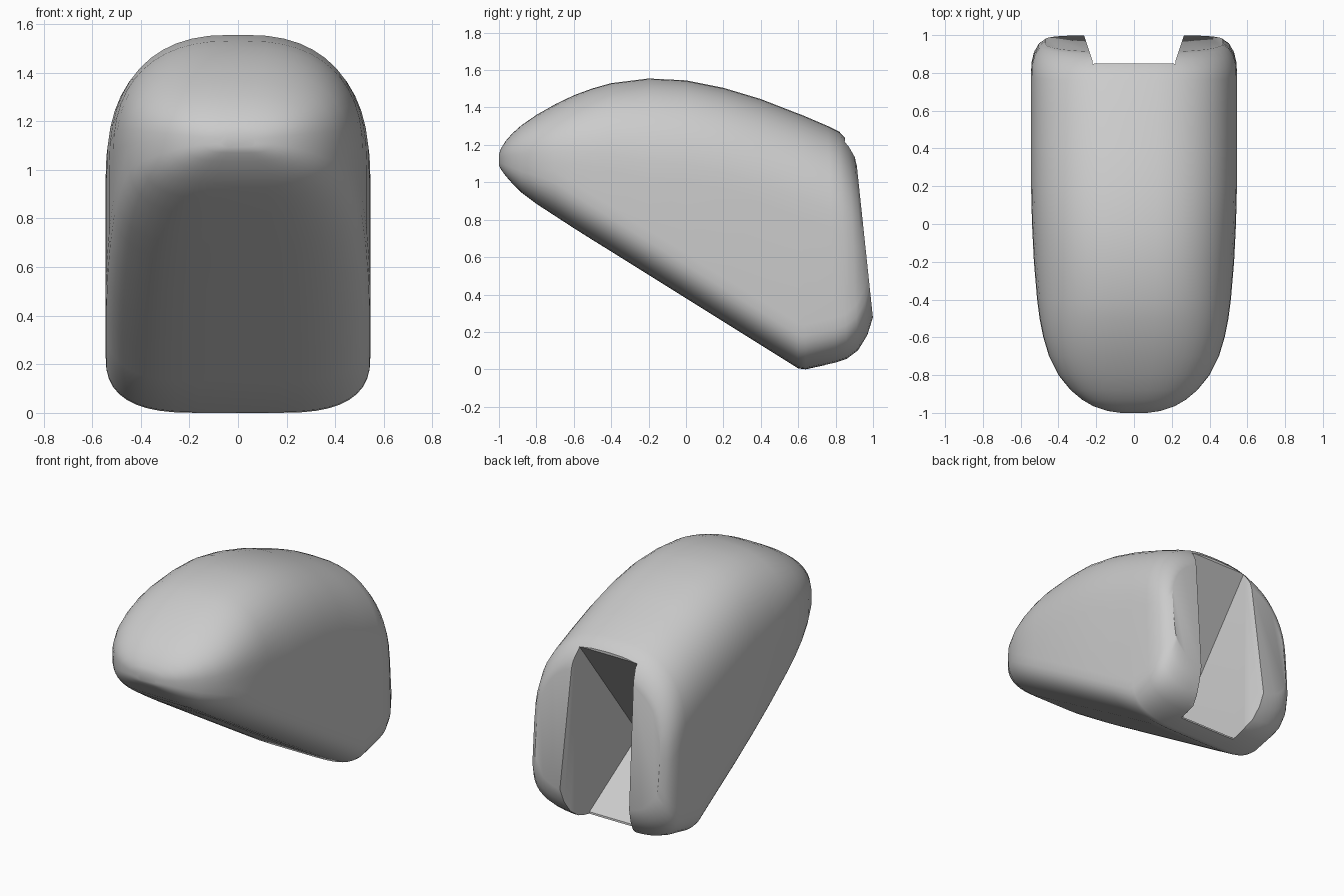
import bpy, bmesh, math

if "Cube" in bpy.data.objects:
    bpy.data.objects.remove(bpy.data.objects["Cube"])


def make_object(name, bm):
    bmesh.ops.recalc_face_normals(bm, faces=bm.faces)
    mesh = bpy.data.meshes.new(name)
    bm.to_mesh(mesh)
    bm.free()
    obj = bpy.data.objects.new(name, mesh)
    bpy.context.collection.objects.link(obj)
    return obj


def section(yb, zb, yt, zt, w):
    """Closed loop: broad crowned top, tighter squarish bottom corners."""
    h = zt - zb
    trx, trz = w * 0.95, min(0.55, 0.52 * h)
    brx, brz = w * 0.7, min(0.24, 0.42 * h)
    p = 2 / 2.4                                  # superellipse corners
    q = 2 / 2.7
    half = []
    for i in range(11):
        a = math.pi / 2 * i / 10
        s, c = math.sin(a), max(0, math.cos(a))
        half.append((w - brx + brx * s ** q, zb + brz * (1 - c ** q)))
    for i in range(13):
        a = math.pi / 2 * i / 12
        s, c = math.sin(a), max(0, math.cos(a))
        half.append((w - trx + trx * c ** p, zt - trz + trz * s ** p))
    loop = half + [(-x, z) for x, z in reversed(half)]
    return [(x, yb + (yt - yb) * (z - zb) / h, z) for x, z in loop]


def prism(name, points):
    """Cutter from (half width, y, z) points mirrored across x."""
    bm = bmesh.new()
    right = [bm.verts.new((x, y, z)) for x, y, z in points]
    left = [bm.verts.new((-x, y, z)) for x, y, z in points]
    n = len(points)
    bm.faces.new(right)
    bm.faces.new(left)
    for i in range(n):
        j = (i + 1) % n
        bm.faces.new((right[i], right[j], left[j], left[i]))
    obj = make_object(name, bm)
    obj.hide_render = True
    return obj


# shell: stations of bottom y, bottom z, top y, top z, half width
stations = [
    (-1.0, 1.09, -1.0, 1.15, 0.07), (-0.99, 1.07, -0.99, 1.18, 0.14),
    (-0.965, 1.035, -0.965, 1.22, 0.215), (-0.93, 0.995, -0.93, 1.26, 0.275),
    (-0.88, 0.945, -0.88, 1.305, 0.335), (-0.8, 0.885, -0.8, 1.36, 0.40),
    (-0.7, 0.82, -0.7, 1.417, 0.45), (-0.6, 0.755, -0.6, 1.465, 0.48),
    (-0.5, 0.692, -0.5, 1.502, 0.50), (-0.4, 0.63, -0.4, 1.53, 0.513),
    (-0.2, 0.505, -0.2, 1.555, 0.53), (0.0, 0.38, 0.0, 1.545, 0.54),
    (0.2, 0.255, 0.2, 1.505, 0.545), (0.4, 0.13, 0.4, 1.445, 0.545),
    (0.6, 0.005, 0.58, 1.375, 0.545), (0.64, 0.0, 0.62, 1.36, 0.545),
    (0.80, 0.035, 0.76, 1.30, 0.545), (0.86, 0.055, 0.82, 1.27, 0.543),
    (0.92, 0.10, 0.87, 1.215, 0.53), (0.97, 0.18, 0.90, 1.165, 0.505),
    (1.0, 0.27, 0.91, 1.12, 0.47),
]
bm = bmesh.new()
rings = [[bm.verts.new(p) for p in section(*s)] for s in stations]
for a, b in zip(rings, rings[1:]):
    for i in range(len(a)):
        j = (i + 1) % len(a)
        bm.faces.new((a[i], a[j], b[j], b[i]))
bm.faces.new(rings[0])
bm.faces.new(rings[-1])
shell = make_object("rounded_shell", bm)

# wedge-shaped rear cavity, and the flare between the two rear rims
cavity = prism("cavity_cutter", [(0.22, y, z) for y, z in (
    (1.3, 1.6), (0.87, 1.6), (0.85, 1.22), (0.2, 0.37),
    (0.74, 0.035), (0.77, -0.2), (1.3, -0.2))])
flare = prism("flare_cutter", [
    (0.215, 0.85, 1.6), (0.215, 0.85, -0.2), (0.365, 1.3, -0.2), (0.365, 1.3, 1.6)])

bpy.context.view_layer.objects.active = shell
shell.select_set(True)
for cutter in (cavity, flare):
    mod = shell.modifiers.new("slot", 'BOOLEAN')
    mod.operation = 'DIFFERENCE'
    mod.solver = 'EXACT'
    mod.object = cutter
    bpy.ops.object.modifier_apply(modifier=mod.name)
for cutter in (cavity, flare):
    bpy.data.objects.remove(cutter)
bpy.ops.object.shade_smooth_by_angle(angle=math.radians(28))
